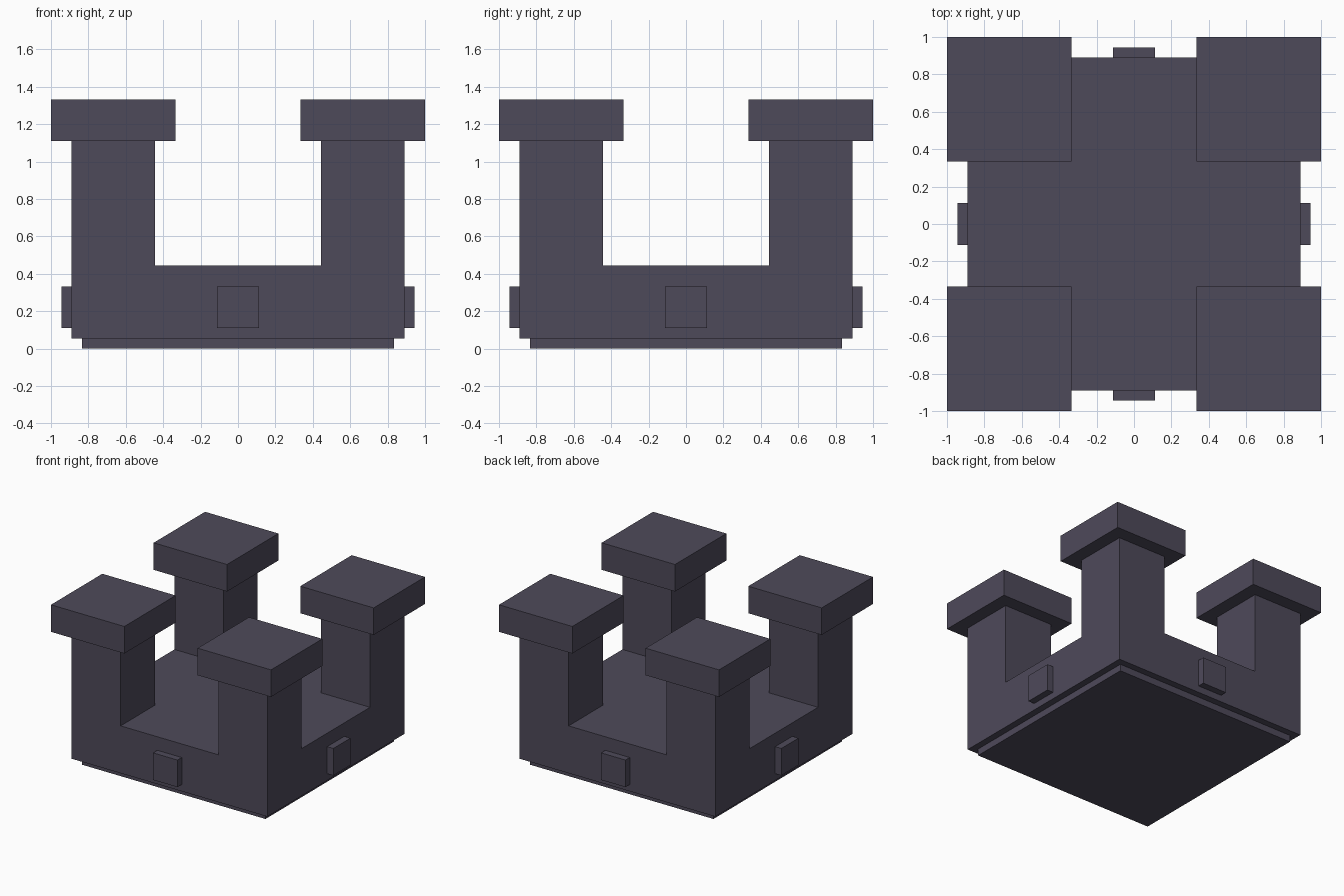
import bpy, bmesh
from mathutils import Vector

if "Cube" in bpy.data.objects:
    bpy.data.objects.remove(bpy.data.objects["Cube"])

U = 1 / 18  # building unit

mat = bpy.data.materials.new("dark purple grey")
mat.diffuse_color = (0.076, 0.068, 0.102, 1)
mat.use_nodes = True
mat.node_tree.nodes["Principled BSDF"].inputs["Base Color"].default_value = mat.diffuse_color


def finish(name, bm):
    bmesh.ops.recalc_face_normals(bm, faces=bm.faces)
    me = bpy.data.meshes.new(name)
    bm.to_mesh(me)
    bm.free()
    me.materials.append(mat)
    ob = bpy.data.objects.new(name, me)
    bpy.context.collection.objects.link(ob)


def box_mesh(lo, hi):
    bm = bmesh.new()
    bmesh.ops.create_cube(bm, size=1)
    for v in bm.verts:
        v.co = Vector([(h if c > 0 else l) * U for c, l, h in zip(v.co, lo, hi)])
    return bm


def box(name, lo, hi):
    finish(name, box_mesh(lo, hi))


# recessed foot
box("base_plate", (-15, -15, 0), (15, 15, 1))

# block with four corner pillars extruded from its top
bm = box_mesh((-16, -16, 1), (16, 16, 8))
for axis in range(2):
    for s in (-8, 8):
        p, n = Vector((0, 0, 0)), Vector((0, 0, 0))
        p[axis], n[axis] = s * U, 1
        bmesh.ops.bisect_plane(bm, geom=bm.verts[:] + bm.edges[:] + bm.faces[:],
                               plane_co=p, plane_no=n)
bm.normal_update()
corners = []
for f in bm.faces:
    c = f.calc_center_median()
    if f.normal.z > 0.9 and min(abs(c.x), abs(c.y)) > 8 * U:
        corners.append(f)
for f in bmesh.ops.extrude_discrete_faces(bm, faces=corners)["faces"]:
    for v in f.verts:
        v.co.z = 20 * U
finish("body_with_pillars", bm)

# overhanging caps
for sx in (-12, 12):
    for sy in (-12, 12):
        box("pillar_cap", (sx - 6, sy - 6, 20), (sx + 6, sy + 6, 24))

# small raised plates on each side
for s in (-16.5, 16.5):
    box("side_plate", (s - .5, -2, 2), (s + .5, 2, 6))
    box("front_back_plate", (-2, s - .5, 2), (2, s + .5, 6))
